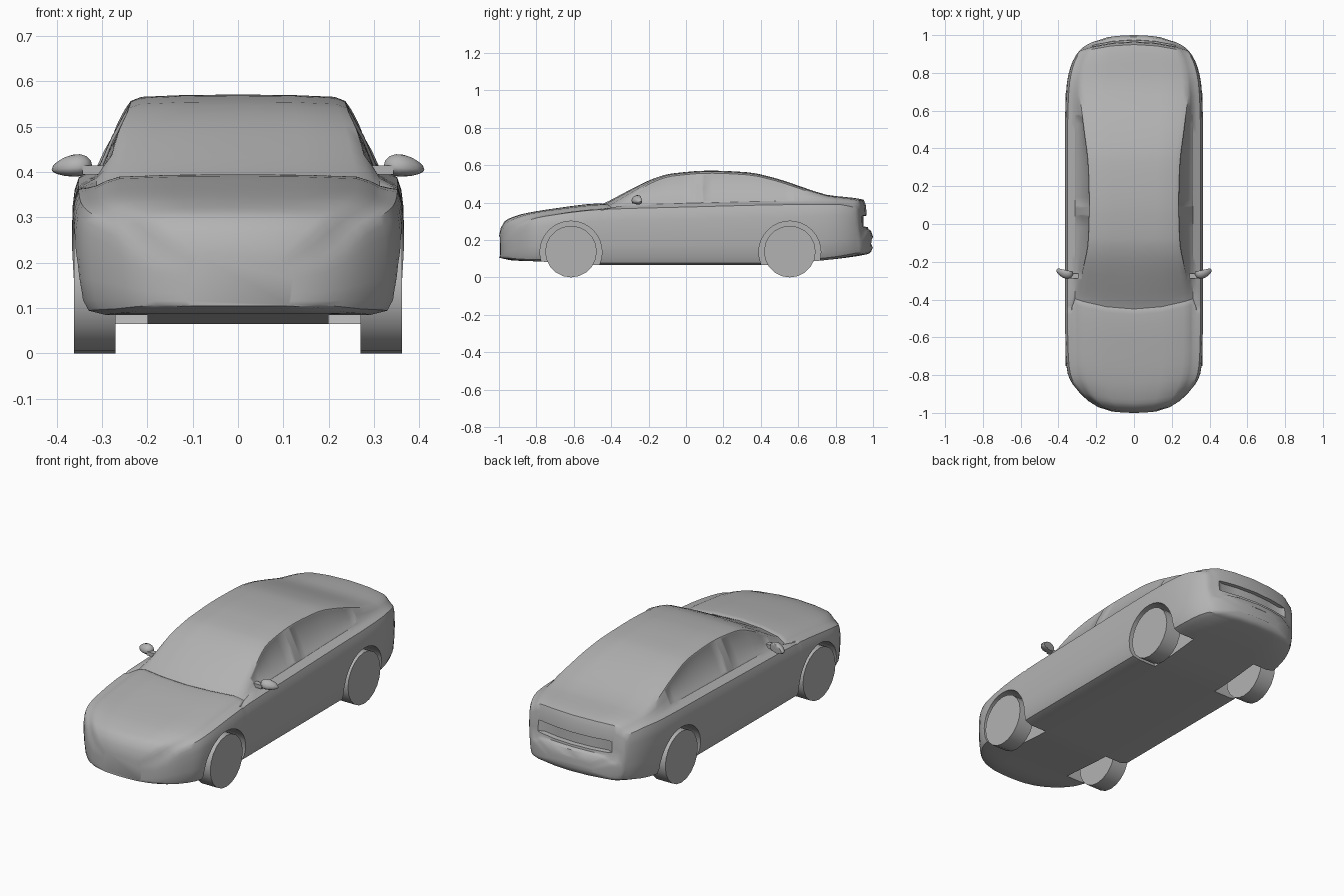
import bpy, bmesh, math
from mathutils import Matrix, Vector

if "Cube" in bpy.data.objects:
    bpy.data.objects.remove(bpy.data.objects["Cube"])

GREY = bpy.data.materials.new("grey_paint")
GREY.diffuse_color = (.45, .45, .45, 1)
GREY.use_nodes = True
GREY.node_tree.nodes["Principled BSDF"].inputs["Base Color"].default_value = GREY.diffuse_color


def curve(keys, y):
    """Smooth monotone interpolation through (y, value) keys."""
    if y <= keys[0][0]:
        return keys[0][1]
    if y >= keys[-1][0]:
        return keys[-1][1]
    d = [(b[1] - a[1]) / (b[0] - a[0]) for a, b in zip(keys, keys[1:])]
    m = [d[0]] + [2 * p * q / (p + q) if p * q > 0 else 0 for p, q in zip(d, d[1:])] + [d[-1]]
    for i in range(len(d)):
        (y0, v0), (y1, v1) = keys[i], keys[i + 1]
        if y <= y1:
            h = y1 - y0
            t = (y - y0) / h
            return (v0 * (2*t**3 - 3*t*t + 1) + v1 * (3*t*t - 2*t**3)
                    + h * m[i] * (t**3 - 2*t*t + t) + h * m[i + 1] * (t**3 - t*t))


def make_object(name, bm, smooth=True, angle=30):
    bmesh.ops.recalc_face_normals(bm, faces=bm.faces)
    me = bpy.data.meshes.new(name)
    bm.to_mesh(me)
    bm.free()
    me.materials.append(GREY)
    ob = bpy.data.objects.new(name, me)
    bpy.context.collection.objects.link(ob)
    if smooth:
        shade(ob, angle)
    return ob


def shade(ob, angle):
    bpy.ops.object.select_all(action='DESELECT')
    ob.select_set(True)
    bpy.context.view_layer.objects.active = ob
    bpy.ops.object.shade_smooth_by_angle(angle=math.radians(angle))


def add_box(bm, center, size):
    m = Matrix.Translation(center) @ Matrix.Diagonal((*size, 1))
    return bmesh.ops.create_cube(bm, size=1, matrix=m)['verts']


def add_cylinder(bm, center, radius, depth, sides):
    m = Matrix.Translation(center) @ Matrix.Rotation(math.pi / 2, 4, 'Y')
    bmesh.ops.create_cone(bm, cap_ends=True, segments=sides, radius1=radius,
                          radius2=radius, depth=depth, matrix=m)


# Body guide curves along the length
WIDTH = [(-1, .12), (-.99, .19), (-.97, .24), (-.93, .29), (-.88, .325), (-.8, .351), (-.7, .362),
         (-.55, .366), (.5, .366), (.7, .36), (.8, .347), (.9, .325), (.95, .3), (.975, .272),
         (.99, .225), (1, .14)]
BOTTOM = [(-1, .105), (-.92, .09), (-.78, .085), (-.45, .065), (.4, .065), (.72, .09),
          (.96, .122), (.985, .132), (1, .16)]
TOP = [(-1, .22), (-.99, .265), (-.97, .3), (-.93, .322), (-.88, .338), (-.7, .369), (-.46, .395),
       (-.45, .391), (-.43, .4), (-.3, .468), (-.17, .53), (-.08, .555), (.13, .571), (.33, .562),
       (.48, .53), (.62, .484), (.75, .442), (.95, .415), (.962, .385), (.968, .31), (.975, .258),
       (.99, .248), (1, .215)]
BELT = [(-1, .18), (-.92, .285), (-.75, .325), (-.45, .36), (0, .373), (.5, .385), (.8, .388),
        (.95, .37), (1, .2)]
ROOF_HALF = [(-.45, .29), (-.25, .266), (-.1, .242), (.1, .236), (.3, .241), (.5, .264), (.7, .29)]

STATIONS = [-1, -.99, -.97, -.95, -.93, -.88, -.84, -.8, -.75, -.7, -.62, -.54, -.48, -.46, -.45,
            -.43, -.41, -.37, -.33, -.28, -.22, -.17, -.12, -.08, -.02, .05, .085, .14, .2, .27, .33,
            .38, .43, .48, .53, .58, .62, .68, .75, .8, .85, .9, .93, .95, .962, .968, .975,
            .983, .99, 1]


def section(y):
    w, zb, zt = curve(WIDTH, y), curve(BOTTOM, y), curve(TOP, y)
    zs = min(curve(BELT, y), zt - .035)
    xb = min(.312, .87 * w)
    xr = min(curve(ROOF_HALF, y), .8 * w)
    zr = zt - .014
    z2 = min(zs + .024, (zs + zr) / 2)
    mid = lambda t: zb + (zs - zb) * t
    half = [(0, zb), (.4 * w, zb), (.82 * w, zb), (.93 * w, mid(.04)), (.968 * w, mid(.14)),
            (.99 * w, mid(.35)), (w, mid(.58)), (.998 * w, mid(.8)), (.985 * w, mid(.92)),
            (.96 * w, mid(1.01)), (.5 * (.96 * w + xb), .45 * zs + .55 * z2), (xb, z2),
            ((xb + xr) / 2 + .03 * (zr - z2), (z2 + zr) / 2), (xr, zr),
            (.9 * xr, zt - .005), (.5 * xr, zt - .001), (0, zt)]
    cowl = .05 * math.exp(-((y + .45) / .25) ** 2)    # curved windscreen base
    f = max(0, (abs(y) - .75) / .25)
    bow = -math.copysign(.045 * f * f * (3 - 2 * f), y)    # bowed nose and tail
    pts = [Vector((x, y + (cowl * (x / .3) ** 2 if i >= GLASS else 0) + bow * (x / .28) ** 2, z))
           for i, (x, z) in enumerate(half)]
    return pts + [Vector((-p.x, p.y, p.z)) for p in reversed(pts[1:-1])]


# Body shell lofted from nose to tail
GLASS = 11                                            # first glass row in a section
bm = bmesh.new()
rings = [[bm.verts.new(p) for p in section(y)] for y in STATIONS]
n = len(rings[0])
windows = {}
for s, (a, b) in enumerate(zip(rings, rings[1:])):
    yc = (STATIONS[s] + STATIONS[s + 1]) / 2
    pane = 'front' if -.33 < yc < .05 else 'rear' if .085 < yc < .58 else None
    for j in range(n):
        k = (j + 1) % n
        f = bm.faces.new((a[j], a[k], b[k], b[j]))
        if pane and j in (GLASS, GLASS + 1, n - GLASS - 1, n - GLASS - 2):
            windows.setdefault((pane, j < n / 2), []).append(f)
bm.faces.new(rings[0])
bm.faces.new(rings[-1])
bmesh.ops.recalc_face_normals(bm, faces=bm.faces)
# Side windows sunk slightly into the cabin
for faces in windows.values():
    bmesh.ops.inset_region(bm, faces=faces, thickness=.006, depth=0, use_even_offset=True)
    bmesh.ops.inset_region(bm, faces=faces, thickness=.006, depth=-.004, use_even_offset=True)
body = make_object("body", bm, smooth=False)

# Wheel wells and the undercut groove across the tail
AXLES = (-.615, .555)
bm = bmesh.new()
for y in AXLES:
    for side in (-1, 1):
        add_cylinder(bm, (side * .35, y, .135), .166, .3, 32)
GROOVE = [(1.03, .338), (.948, .328), (.95, .272), (1.03, .262)]
cols = [[bm.verts.new((x, y - .045 * (x / .28) ** 2 + .02 * (abs(x) > .2), z)) for y, z in GROOVE]
        for x in (-.22, -.19, -.1, 0, .1, .19, .22)]
for a, b in zip(cols, cols[1:]):
    for j in range(4):
        bm.faces.new((a[j], a[(j + 1) % 4], b[(j + 1) % 4], b[j]))
bm.faces.new(cols[0])
bm.faces.new(cols[-1])
cutter = make_object("cutter", bm, smooth=False)
cutter.hide_render = True
mod = body.modifiers.new("wells", 'BOOLEAN')
mod.object, mod.operation, mod.solver = cutter, 'DIFFERENCE', 'EXACT'
bpy.context.view_layer.update()
cut = bpy.data.meshes.new_from_object(body.evaluated_get(bpy.context.evaluated_depsgraph_get()))
body.modifiers.clear()
body.data = cut
bpy.data.objects.remove(cutter)
shade(body, 38)

# Wheels
for y, place in zip(AXLES, ("front", "rear")):
    for side, hand in ((-1, "left"), (1, "right")):
        bm = bmesh.new()
        add_cylinder(bm, (side * .316, y, .138), .138, .092, 20)
        make_object(f"{place}_{hand}_wheel", bm)

# Door mirrors: tapered housing on a short arm
for side, hand in ((-1, "left"), (1, "right")):
    bm = bmesh.new()
    bmesh.ops.create_uvsphere(bm, u_segments=12, v_segments=8, radius=1)
    for v in bm.verts:
        x, y, z = v.co
        taper = 1 - .25 * x
        v.co = (.047 * x, min(.032 * y, .012) * taper,
                (.03 * z if z > 0 else .018 * z) * taper - .003 * x)
    rot = Matrix.Rotation(math.radians(16), 4, 'Z')
    bmesh.ops.transform(bm, verts=bm.verts, matrix=Matrix.Translation((.366, -.255, .408)) @ rot)
    add_box(bm, (.318, -.275, .405), (.05, .028, .02))
    for v in bm.verts:
        v.co.x *= side
    make_object(f"{hand}_mirror", bm, angle=40)
